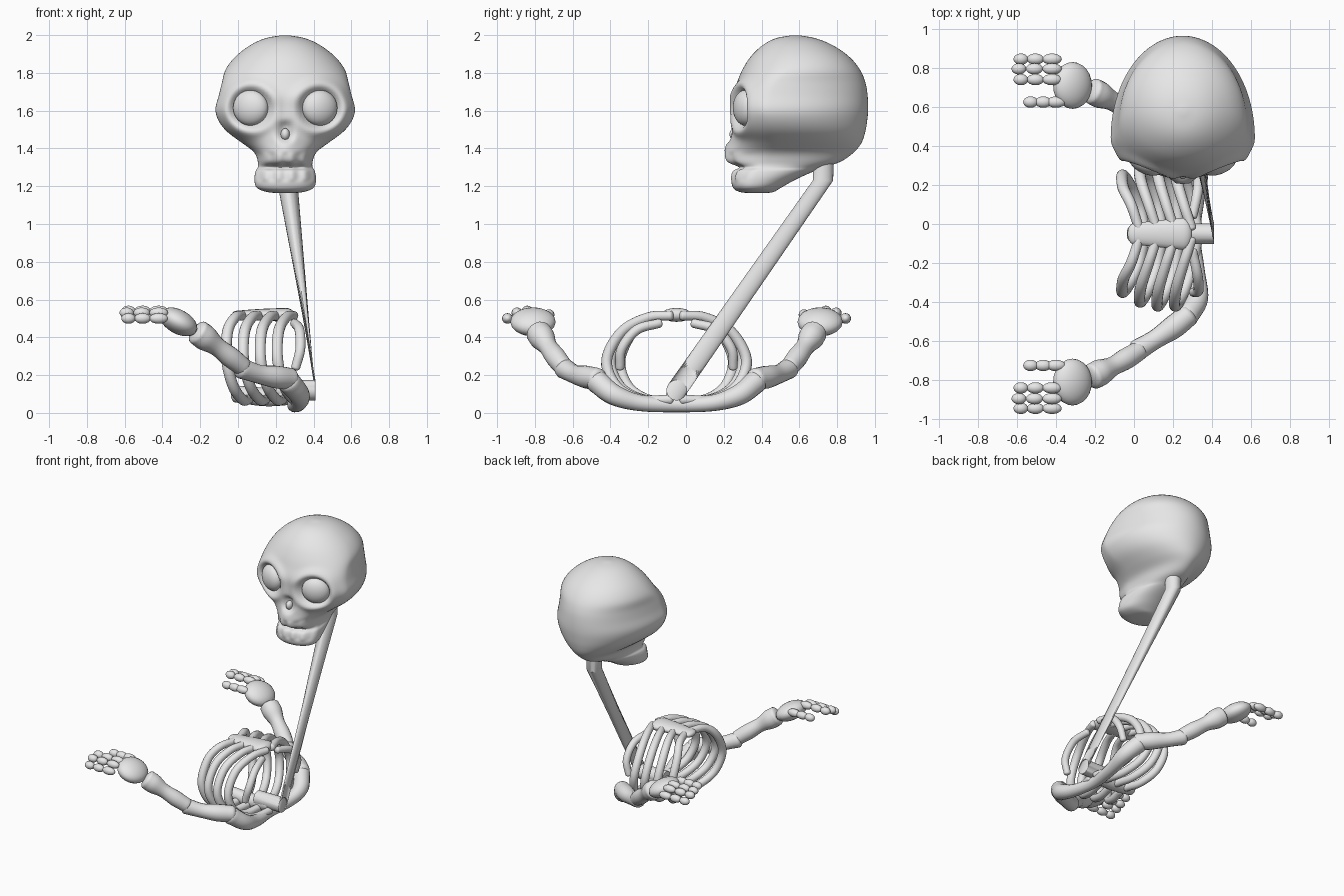
import bpy
import bmesh
from math import cos, sin, pi, exp, hypot
from mathutils import Vector

cube = bpy.data.objects.get("Cube")
if cube:
    bpy.data.objects.remove(cube, do_unlink=True)

bone = bpy.data.materials.new("plain_grey")
bone.use_nodes = True
GREY = (0.8, 0.8, 0.8, 1)
bone.diffuse_color = GREY
for node in bone.node_tree.nodes:
    if node.type == "BSDF_PRINCIPLED":
        node.inputs["Base Color"].default_value = GREY

MID_Y = -0.05    # symmetry plane of the body
HEAD_X = 0.25    # symmetry plane of the skull


def finish(bm, name, sharp=None):
    bmesh.ops.recalc_face_normals(bm, faces=bm.faces[:])
    mesh = bpy.data.meshes.new(name)
    bm.to_mesh(mesh)
    bm.free()
    mesh.materials.append(bone)
    mesh.shade_smooth()
    if sharp:
        mesh.set_sharp_from_angle(angle=sharp)
    obj = bpy.data.objects.new(name, mesh)
    bpy.context.collection.objects.link(obj)
    return obj


def loft(name, rings, sharp=None, smooth=0):
    bm = bmesh.new()
    loops = [[bm.verts.new(p) for p in ring] for ring in rings]
    n = len(loops[0])
    for a, b in zip(loops, loops[1:]):
        for i in range(n):
            j = (i + 1) % n
            bm.faces.new((a[i], a[j], b[j], b[i]))
    bm.faces.new(loops[0])
    bm.faces.new(loops[-1])
    for _ in range(smooth):
        bmesh.ops.smooth_vert(bm, verts=bm.verts[:], factor=0.5,
                              use_axis_x=True, use_axis_y=True, use_axis_z=True)
    return finish(bm, name, sharp)


def spline(rows, steps):
    """Catmull-Rom interpolation of rows of any length."""
    p = [Vector(r) for r in rows]
    p = [p[0] * 2 - p[1]] + p + [p[-1] * 2 - p[-2]]
    out = []
    for a, b, c, d in zip(p, p[1:], p[2:], p[3:]):
        for k in range(steps):
            t = k / steps
            out.append((b * 2 + (c - a) * t + (a * 2 - b * 5 + c * 4 - d) * t * t
                        + (b * 3 - a - c * 3 + d) * t ** 3) / 2)
    return out + [p[-2]]


def tube(name, rows, steps=6, sides=16, cap=0.6):
    """Rounded tube through rows of x, y, z, radius."""
    path = spline(rows, steps)
    pts = [(Vector(p[:3]), p[3]) for p in path]
    start = (pts[0][0] - pts[1][0]).normalized()
    end = (pts[-1][0] - pts[-2][0]).normalized()
    arc = [k * pi / 10 for k in range(1, 5)]
    head = [(pts[0][0] + start * pts[0][1] * cap * sin(a), pts[0][1] * cos(a)) for a in arc]
    tail = [(pts[-1][0] + end * pts[-1][1] * cap * sin(a), pts[-1][1] * cos(a)) for a in arc]
    pts = head[::-1] + pts + tail
    rings, u = [], None
    for i, (p, r) in enumerate(pts):
        t = (pts[min(i + 1, len(pts) - 1)][0] - pts[max(i - 1, 0)][0]).normalized()
        u = (u - t * u.dot(t)).normalized() if u else t.orthogonal().normalized()
        v = t.cross(u)
        rings.append([p + (u * cos(2 * pi * k / sides) + v * sin(2 * pi * k / sides)) * r
                      for k in range(sides)])
    return loft(name, rings)


def ball(name, at, size, rot=(0, 0, 0), segs=24):
    bm = bmesh.new()
    bmesh.ops.create_uvsphere(bm, u_segments=segs, v_segments=segs // 2, radius=1)
    obj = finish(bm, name)
    obj.location, obj.scale, obj.rotation_euler = at, size, rot
    return obj


# Skull: height, half width, front y, widest y, back y
skull_rows = [
    (1.163, .02, .36, .38, .40), (1.168, .09, .29, .36, .46), (1.19, .15, .25, .35, .50),
    (1.235, .163, .24, .36, .58), (1.28, .157, .25, .38, .68), (1.30, .145, .285, .40, .73),
    (1.33, .145, .22, .42, .82), (1.38, .165, .215, .46, .89), (1.43, .23, .235, .50, .93),
    (1.49, .31, .25, .47, .95), (1.55, .355, .255, .45, .96), (1.61, .37, .25, .44, .965),
    (1.68, .352, .245, .45, .962), (1.75, .335, .27, .48, .95), (1.82, .315, .30, .55, .92),
    (1.89, .26, .345, .58, .86), (1.95, .18, .41, .58, .77), (1.985, .10, .48, .58, .68),
    (2.0, .01, .57, .58, .59)]


def face_relief(x, z):
    """Depth of sockets, nose and teeth on the front of the skull."""
    dx = abs(x)
    d = hypot((dx - .185) / .115, (z - 1.615) / .11)
    t = max(0, min(1, (1.05 - d) * 2))
    depth = .065 * t * t * (3 - 2 * t) - .02 * exp(-((d - 1.2) / .2) ** 2)
    depth -= .03 * exp(-(dx / .06) ** 2 - ((z - 1.48) / .1) ** 2)
    nose_w = .036 - .2 * max(0, z - 1.48)
    depth += .055 * exp(-(dx / max(nose_w, .012)) ** 4 - ((z - 1.49) / .05) ** 4)
    if 1.23 < z < 1.37:
        depth += .006 * cos(dx * 2 * pi / .07)
    return depth


rings = []
SIDES = 112
for z, hw, front, wide, back in spline(skull_rows, 5):
    ring = []
    for k in range(SIDES):
        a = 2 * pi * k / SIDES
        x, c = hw * sin(a), cos(a)
        y = wide - c * (wide - front) if c > 0 else wide - c * (back - wide)
        y += face_relief(x, z) * min(1, max(0, c) * 2)
        ring.append((HEAD_X + x, y, z))
    rings.append(ring)
loft("skull", rings, smooth=2)

for s, side in ((1, "left"), (-1, "right")):
    ball(side + "_eye", (HEAD_X + s * .183, .315, 1.615), (.098, .06, .094), (0, 0, s * .4), 32)
ball("nose_core", (HEAD_X, .26, 1.475), (.024, .03, .032))

# Neck: pipe that leaves the spine sideways and folds up to the skull
R, N = .054, 24
along, across = Vector((0, .57, .82)), Vector((0, -.82, .57))
angles = [2 * pi * k / N for k in range(N)]
neck = [[Vector((x, MID_Y, .12)) + (along * cos(a) + across * sin(a)) * R for a in angles]
        for x in (.2, .41)]
neck += [[Vector((.26, y, z)) + Vector((-cos(a), -sin(a), 0)) * R for a in angles]
         for y, z in ((.725, 1.23), (.73, 1.42))]
loft("neck", neck, sharp=.6)

# Torso core
tube("spine", [(-.01, MID_Y, .10, .045), (.15, MID_Y, .085, .05), (.3, MID_Y, .10, .055)])
breast = tube("breastbone", [(0, 0, .515, .055), (.12, 0, .522, .068), (.25, 0, .52, .082)])
breast.scale = (1, 1, .45)
breast.location = (0, MID_Y, .285)

# Shoulder girdle: one arc under the ribs
half = [(.27, .42, .165, .062), (.325, .33, .095, .055), (.32, .19, .052, .043)]
arc = [(x, MID_Y - d, z, r) for x, d, z, r in half] + [(.30, MID_Y, .043, .04)]
arc += [(x, MID_Y + d, z, r) for x, d, z, r in half[::-1]]
tube("shoulder_girdle", arc)

for s, side in ((-1, "front"), (1, "rear")):
    def mirrored(rows):
        return [(x, MID_Y + s * d, z, r) for x, d, z, r in rows]

    # Ribs
    for i, w in enumerate((.30, .35, .37, .37)):
        m = -.055 + .09 * i
        tube(f"{side}_rib_{i + 1}", mirrored([
            (m + .08, .03, .515, .025), (m + .04, .15, .505, .027), (m, w * .78, .43, .029),
            (m - .005, w, .28, .029), (m + .03, w * .86, .14, .029),
            (m + .08, w * .5, .07, .028), (m + .11, .03, .07, .026)]))
    tube(side + "_short_rib", mirrored([
        (.30, .09, .475, .024), (.325, .21, .44, .026), (.33, .29, .34, .026), (.305, .30, .24, .024)]))

    # Arm
    tube(side + "_upper_arm", mirrored([
        (.275, .42, .18, .058), (.2, .48, .19, .06), (.11, .54, .205, .05), (.02, .595, .235, .055)]))
    tube(side + "_forearm", mirrored([
        (.025, .60, .245, .05), (-.04, .64, .295, .055), (-.11, .68, .35, .05),
        (-.17, .71, .395, .068), (-.21, .73, .425, .068)]), cap=.4)

    # Hand
    ball(side + "_palm", (-.315, MID_Y + s * .76, .482), (.108, .12, .064), (0, .5, 0))
    fingers = (("thumb", .675, .52, (-.40, -.465, -.53)),
               ("first_finger", .79, .54, (-.42, -.505, -.58)),
               ("middle_finger", .845, .53, (-.42, -.51, -.59)),
               ("outer_finger", .895, .50, (-.42, -.505, -.58)))
    for label, d, z, xs in fingers:
        for k, x in enumerate(xs):
            ball(f"{side}_{label}_{k + 1}", (x, MID_Y + s * d, z),
                 (.05 - .006 * k, .029, .028), segs=16)
